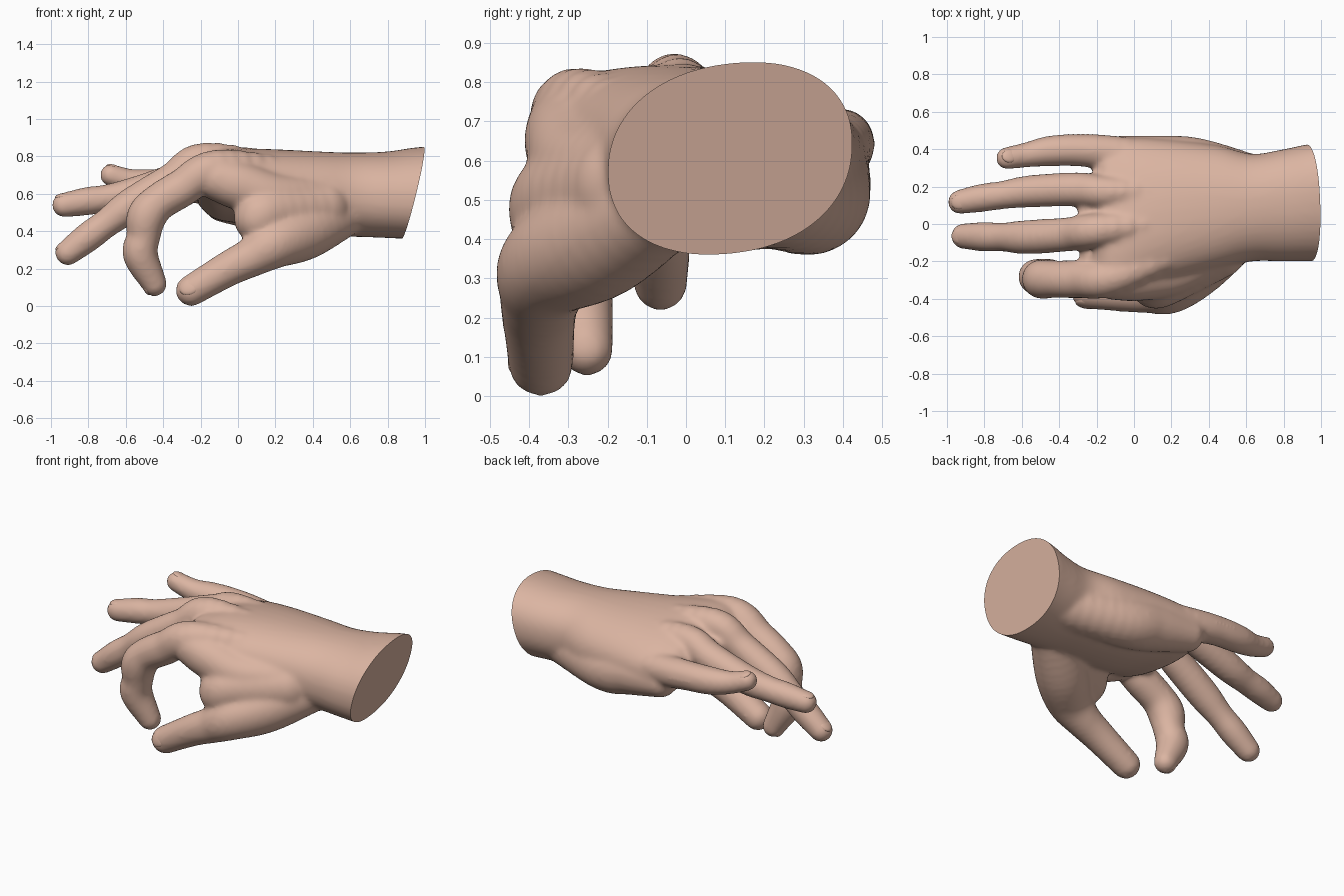
import bpy, bmesh, math
from mathutils import Vector, Matrix

if "Cube" in bpy.data.objects:
    bpy.data.objects.remove(bpy.data.objects["Cube"])

skin = bpy.data.materials.new("skin")
skin.diffuse_color = (0.71, 0.46, 0.36, 1)
skin.use_nodes = True
skin.node_tree.nodes["Principled BSDF"].inputs["Base Color"].default_value = skin.diffuse_color

# Unit ball reused along every limb
ball = bmesh.new()
bmesh.ops.create_icosphere(ball, subdivisions=3, radius=1)
ball_verts = [v.co.copy() for v in ball.verts]
ball_faces = [[v.index for v in f.verts] for f in ball.faces]
ball.free()
verts, faces = [], []


def spline(keys, steps):
    """Catmull-Rom interpolation through tuples of any length."""
    k = [Vector(p) for p in keys]
    k = [2 * k[0] - k[1]] + k + [2 * k[-1] - k[-2]]
    out = []
    for i in range(1, len(k) - 2):
        a, b, c, d = k[i - 1:i + 3]
        for s in range(steps):
            t = s / steps
            out.append(0.5 * (2 * b + (c - a) * t + (2 * a - 5 * b + 4 * c - d) * t * t
                              + (3 * b - a - 3 * c + d) * t ** 3))
    return out + [k[-2]]


def limb(keys):
    """Rounded tapering limb through (x, y, z, radius) points."""
    for p in spline(keys, 6):
        n, centre, radius = len(verts), p.xyz, p[3] * 1.01 + 0.002
        verts.extend(centre + v * radius for v in ball_verts)
        faces.extend([i + n for i in f] for f in ball_faces)


def loft(keys, n=40, power=2.2):
    """Loft of superellipses from (x, y0, y1, z0, z1, slope) sections."""
    sections = spline(keys, 5)
    start = len(verts)
    for x, y0, y1, z0, z1, slope in sections:
        for i in range(n):
            a = -2 * math.pi * i / n
            c, s = math.cos(a), math.sin(a)
            y = math.copysign(abs(c) ** (2 / power), c) * (y1 - y0) / 2
            z = math.copysign(abs(s) ** (2 / power), s) * (z1 - z0) / 2
            verts.append(Vector((x, (y0 + y1) / 2 + y, (z0 + z1) / 2 + z + slope * y)))
    for k in range(len(sections) - 1):
        r = start + k * n
        faces.extend([r + i, r + n + i, r + n + (i + 1) % n, r + (i + 1) % n] for i in range(n))
    faces.append(list(range(start, start + n)))
    faces.append(list(range(len(verts) - n, len(verts)))[::-1])


def add_object(name, me):
    ob = bpy.data.objects.new(name, me)
    bpy.context.collection.objects.link(ob)
    me.materials.append(skin)
    return ob


def shade(ob):
    bpy.ops.object.select_all(action='DESELECT')
    ob.select_set(True)
    bpy.context.view_layer.objects.active = ob
    bpy.ops.object.shade_smooth_by_angle(angle=math.radians(45))


# Digits, each from its root inside the hand out to the tip
digits = {
    "thumb": [(.58, -.05, .50, .12), (.36, -.22, .40, .15),
              (.20, -.345, .335, .13), (.08, -.37, .265, .105), (-.05, -.375, .20, .093),
              (-.25, -.37, .083, .082)],
    "index": [(.30, -.13, .73, .06), (-.11, -.285, .74, .095), (-.30, -.295, .63, .10),
              (-.43, -.295, .55, .098), (-.49, -.295, .475, .104), (-.505, -.29, .37, .088),
              (-.522, -.28, .275, .092), (-.447, -.252, .118, .066)],
    "middle": [(.30, .02, .74, .06), (-.17, -.03, .785, .088), (-.35, -.055, .675, .09),
               (-.57, -.07, .54, .09), (-.70, -.07, .445, .076), (-.80, -.068, .37, .078),
               (-.91, -.065, .285, .067)],
    "ring": [(.30, .18, .73, .06), (-.12, .17, .75, .083), (-.30, .185, .685, .09),
             (-.55, .175, .605, .085), (-.70, .155, .575, .074), (-.81, .14, .56, .074),
             (-.93, .118, .54, .064)],
    "little": [(.30, .34, .62, .07), (-.10, .38, .63, .09), (-.30, .395, .645, .085),
               (-.45, .39, .652, .08), (-.57, .37, .665, .066), (-.68, .352, .70, .058)],
}
# Webs between the fingers and between thumb and index finger, and heel of the palm
fillers = [
    [(.05, -.15, .735, .085), (-.225, -.175, .665, .065)],
    [(.05, .07, .745, .085), (-.235, .075, .68, .065)],
    [(.10, .28, .69, .085), (-.10, .285, .65, .075)],
    [(.50, -.11, .58, .12), (.22, -.25, .58, .125), (.02, -.28, .64, .13), (-.10, -.285, .68, .12)],
    [(.45, -.14, .53, .15), (.14, -.30, .49, .145), (.12, -.33, .42, .095)],
    [(.72, .20, .53, .14), (.35, .31, .505, .145), (.15, .33, .535, .14), (-.08, .37, .55, .10)],
]

# Wrist, back of hand and palm
loft([(1.15, -.20, .45, .36, .86, .10), (.95, -.20, .43, .36, .845, .10),
      (.80, -.20, .40, .365, .825, .07), (.63, -.20, .375, .37, .82, .03),
      (.45, -.24, .42, .37, .825, -.04), (.20, -.30, .45, .40, .835, -.08),
      (0, -.35, .465, .45, .835, -.12), (-.10, -.37, .465, .47, .82, -.14),
      (-.16, -.35, .44, .50, .80, -.14), (-.22, -.30, .32, .56, .75, -.12)])
for keys in list(digits.values()) + fillers:
    limb(keys)

mesh = bpy.data.meshes.new("hand")
mesh.from_pydata(verts, [], faces)
hand = add_object("hand", mesh)
remesh = hand.modifiers.new("remesh", 'REMESH')
remesh.mode = 'VOXEL'
remesh.voxel_size = 0.013
smooth = hand.modifiers.new("smooth", 'SMOOTH')
smooth.factor = 0.5
smooth.iterations = 16

# Bake the blend, then cut the wrist with a slanted plane
depsgraph = bpy.context.evaluated_depsgraph_get()
bm = bmesh.new()
bm.from_mesh(hand.evaluated_get(depsgraph).to_mesh())
hand.modifiers.clear()
bmesh.ops.bisect_plane(bm, geom=bm.verts[:] + bm.edges[:] + bm.faces[:],
                       plane_co=(.935, .1, .605), plane_no=(.475, .03, -.12),
                       clear_outer=True)
bmesh.ops.holes_fill(bm, edges=[e for e in bm.edges if e.is_boundary], sides=0)
bm.to_mesh(hand.data)
bm.free()
hand.data.materials.clear()
hand.data.materials.append(skin)
for p in hand.data.polygons:
    p.material_index = 0
shade(hand)

# Fingernails, shallow ovals set into the back of each tip
backs = {"thumb": (-.2, -1, .4), "index": (-1, 0, -.4), "middle": (-.5, 0, 1),
         "ring": (0, 0, 1), "little": (0, .2, 1)}
for name, keys in digits.items():
    a, b = Vector(keys[-2][:3]), Vector(keys[-1][:3])
    r = keys[-1][3]
    along = (b - a).normalized()
    up = Vector(backs[name])
    up = (up - along * up.dot(along)).normalized()
    side = up.cross(along)
    frame = Matrix((along, side, up)).transposed().to_4x4()
    frame.translation = b + up * r * 0.74 - along * r * 0.1
    bm = bmesh.new()
    bmesh.ops.create_uvsphere(bm, u_segments=24, v_segments=12, radius=r,
                              matrix=frame @ Matrix.Diagonal((.75, .62, .26, 1)))
    nail = bpy.data.meshes.new(name + "_nail")
    bm.to_mesh(nail)
    bm.free()
    shade(add_object(name + "_nail", nail))
